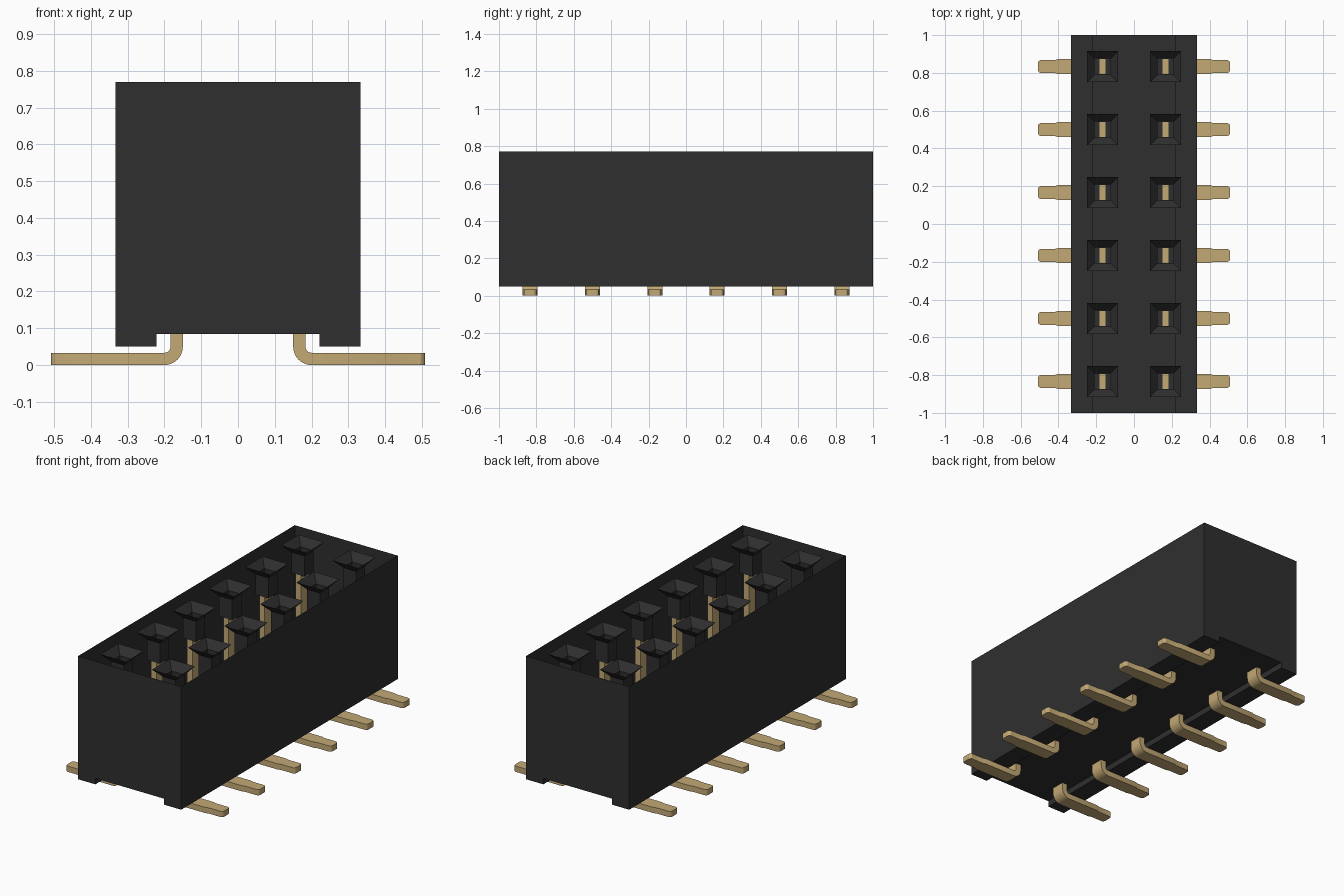
import bpy, bmesh, math

if "Cube" in bpy.data.objects:
    bpy.data.objects.remove(bpy.data.objects["Cube"], do_unlink=True)


def material(name, rgb, roughness):
    m = bpy.data.materials.new(name)
    m.use_nodes = True
    m.diffuse_color = (*rgb, 1)
    shader = m.node_tree.nodes["Principled BSDF"]
    shader.inputs["Base Color"].default_value = (*rgb, 1)
    shader.inputs["Roughness"].default_value = roughness
    return m


BLACK = material("black plastic", (0.028, 0.028, 0.028), 0.6)
GOLD = material("gold metal", (0.55, 0.40, 0.18), 0.4)

PITCH = 1 / 3            # distance between neighbouring contacts
ROW_X = PITCH / 2        # offset of each contact row
TOP, BASE, SLOT = 0.77, 0.05, 0.085
SOCKET_FLOOR = 0.605


def make_object(name, bm, mat):
    mesh = bpy.data.meshes.new(name)
    bm.to_mesh(mesh)
    bm.free()
    mesh.materials.append(mat)
    obj = bpy.data.objects.new(name, mesh)
    bpy.context.collection.objects.link(obj)
    return obj


def loft(bm, rings, cap_start, cap_end):
    """Skin a series of four-cornered rings."""
    loops = [[bm.verts.new(p) for p in ring] for ring in rings]
    for a, b in zip(loops, loops[1:]):
        for i in range(4):
            j = (i + 1) % 4
            bm.faces.new((a[i], a[j], b[j], b[i]))
    if cap_start:
        bm.faces.new(loops[0][::-1])
    if cap_end:
        bm.faces.new(loops[-1])


def build_housing():
    # Thin shell, open on top, with a stepped channel along the underside
    profile = [(-0.333, TOP), (-0.333, BASE), (-0.222, BASE), (-0.222, SLOT),
               (0.222, SLOT), (0.222, BASE), (0.333, BASE), (0.333, TOP)]
    bm = bmesh.new()
    front = [bm.verts.new((x, -1, z)) for x, z in profile]
    back = [bm.verts.new((x, 1, z)) for x, z in profile]
    for i in range(len(profile) - 1):
        bm.faces.new((front[i], back[i], back[i + 1], front[i + 1]))
    bm.faces.new(front)
    bm.faces.new(back[::-1])
    bmesh.ops.recalc_face_normals(bm, faces=bm.faces)
    make_object("housing", bm, BLACK)


def socket_mesh():
    # Tapered mouth leading into a square shaft
    bm = bmesh.new()
    rings = [[(sx * h, sy * h, z) for sx, sy in ((-1, -1), (1, -1), (1, 1), (-1, 1))]
             for h, z in ((0.082, TOP), (0.042, TOP - 0.045), (0.042, SOCKET_FLOOR))]
    loft(bm, rings, False, True)
    return bm


def pin_mesh():
    # Flat strip following an L-shaped path; each station is
    # (x, z, direction angle, half width)
    t, w = 0.0167, 0.04
    stations = [(ROW_X, SOCKET_FLOOR + 0.006, -math.pi / 2, w)]
    for i in range(9):
        a = -math.pi / 2 * (1 - i / 8)
        stations.append((0.2 + 0.0333 * math.sin(a), 0.05 - 0.0333 * math.cos(a), a, w))
    stations += [(0.40, t, 0, w), (0.42, t, 0, 0.034),
                 (0.496, t, 0, 0.034), (0.504, t, 0, 0.029), (0.508, t, 0, 0.021)]
    rings = []
    for x, z, a, h in stations:
        nx, nz = -math.sin(a) * t, math.cos(a) * t
        rings.append([(x + s * nx, y, z + s * nz)
                      for s, y in ((-1, -h), (1, -h), (1, h), (-1, h))])
    bm = bmesh.new()
    loft(bm, rings, True, True)
    bmesh.ops.recalc_face_normals(bm, faces=bm.faces)
    return bm


build_housing()

# Two mirrored rows of six sockets and pins
socket = make_object("socket", socket_mesh(), BLACK)
pin = make_object("pin", pin_mesh(), GOLD)
bpy.ops.object.select_all(action="DESELECT")
pin.select_set(True)
bpy.context.view_layer.objects.active = pin
bpy.ops.object.shade_smooth_by_angle(angle=math.radians(25))

for side, sx in (("left", 1), ("right", -1)):
    for n in range(6):
        y = (n - 2.5) * PITCH
        s, p = socket.copy(), pin.copy()
        s.name, p.name = f"socket_{side}_{n + 1}", f"pin_{side}_{n + 1}"
        s.location = (sx * ROW_X, y, 0)
        p.location = (0, y, 0)
        p.rotation_euler.z = 0 if sx > 0 else math.pi
        for o in (s, p):
            bpy.context.collection.objects.link(o)

bpy.data.objects.remove(socket, do_unlink=True)
bpy.data.objects.remove(pin, do_unlink=True)
